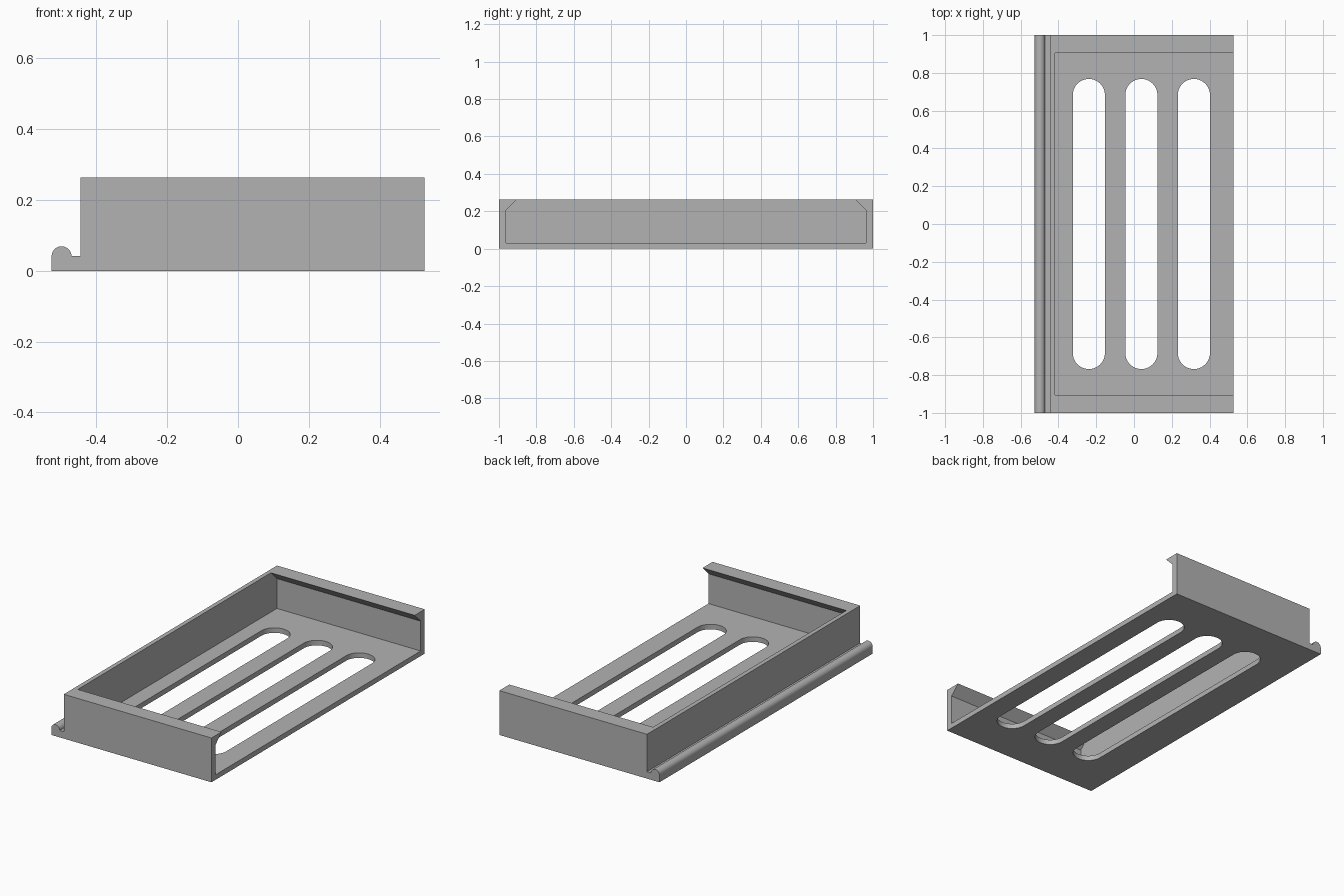
import bpy
import bmesh
from math import cos, sin, pi
from mathutils import Vector

if "Cube" in bpy.data.objects:
    bpy.data.objects.remove(bpy.data.objects["Cube"])

HALF_X, HALF_Y, HEIGHT = 0.526, 1.0, 0.263
WALL_X, LEDGE_Z, BEAD_R = -0.444, 0.041, 0.028
FLOOR_Z, INNER_X, INNER_Y, LIP = 0.03, -0.418, 0.962, 0.056
SLOT_R, SLOT_HALF, SLOT_MID, SLOT_PITCH = 0.085, 0.768, 0.039, 0.278

grey = bpy.data.materials.new("grey")
grey.use_nodes = True
colour = (0.45, 0.45, 0.45, 1)
grey.diffuse_color = colour
grey.node_tree.nodes["Principled BSDF"].inputs["Base Color"].default_value = colour


def prism(name, points, sweep):
    """Extrude a closed flat outline along the sweep vector."""
    bm = bmesh.new()
    face = bm.faces.new([bm.verts.new(p) for p in points])
    new = bmesh.ops.extrude_face_region(bm, geom=[face])["geom"]
    moved = [v for v in new if isinstance(v, bmesh.types.BMVert)]
    bmesh.ops.translate(bm, verts=moved, vec=Vector(sweep))
    bmesh.ops.recalc_face_normals(bm, faces=bm.faces)
    mesh = bpy.data.meshes.new(name)
    bm.to_mesh(mesh)
    bm.free()
    obj = bpy.data.objects.new(name, mesh)
    bpy.context.collection.objects.link(obj)
    mesh.materials.append(grey)
    return obj


def arc(cx, cy, r, start, end, steps=20):
    """Points on a circular arc."""
    angles = [start + (end - start) * i / steps for i in range(steps + 1)]
    return [(cx + r * cos(a), cy + r * sin(a)) for a in angles]


# Outer body with the rounded hinge bead along the left edge
outline = [(-HALF_X, 0), (HALF_X, 0), (HALF_X, HEIGHT), (WALL_X, HEIGHT), (WALL_X, LEDGE_Z)]
outline += arc(-HALF_X + BEAD_R, LEDGE_Z, BEAD_R, 0, pi)
tray = prism("tray", [(x, -HALF_Y, z) for x, z in outline], (0, 2 * HALF_Y, 0))

# Cavity, open on one side, with overhanging bevelled lips at both ends
half = [(INNER_Y, FLOOR_Z), (INNER_Y, HEIGHT - LIP), (INNER_Y - LIP - 0.1, HEIGHT + 0.1)]
section = half + [(-y, z) for y, z in reversed(half)]
cutters = [prism("cavity_cutter", [(INNER_X, y, z) for y, z in section], (1.2, 0, 0))]

# Three long round-ended floor slots
for i in (-1, 0, 1):
    x, y = SLOT_MID + i * SLOT_PITCH, SLOT_HALF - SLOT_R
    shape = arc(x, y, SLOT_R, 0, pi) + arc(x, -y, SLOT_R, pi, 2 * pi)
    cutters.append(prism("slot_cutter", [(px, py, -0.1) for px, py in shape], (0, 0, 0.2)))

# Cut the body, then discard the helpers
bpy.context.view_layer.objects.active = tray
for cutter in cutters:
    cutter.hide_render = True
    mod = tray.modifiers.new("cut", "BOOLEAN")
    mod.operation, mod.solver, mod.object = "DIFFERENCE", "EXACT", cutter
    bpy.ops.object.modifier_apply(modifier=mod.name)
    bpy.data.objects.remove(cutter)

bpy.ops.object.select_all(action="DESELECT")
tray.select_set(True)
bpy.ops.object.shade_smooth_by_angle(angle=pi / 6)
